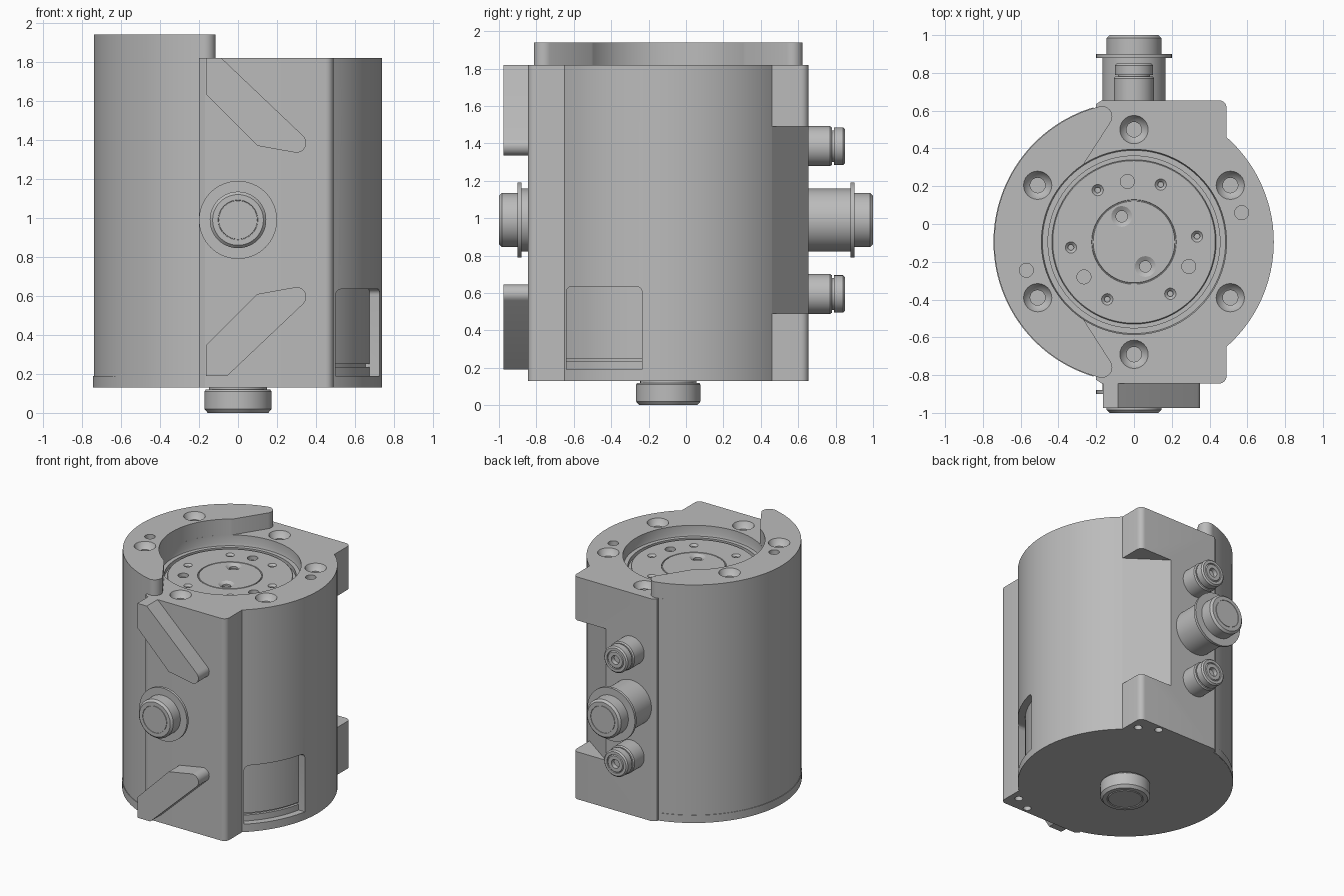
import bpy, bmesh, math
from mathutils import Vector

old = bpy.data.objects.get("Cube")
if old:
    bpy.data.objects.remove(old)

metal = bpy.data.materials.new("light grey metal")
metal.use_nodes = True
grey = (0.5, 0.5, 0.5, 1)
metal.diffuse_color = grey
metal.node_tree.nodes["Principled BSDF"].inputs["Base Color"].default_value = grey

CY = -0.095          # y of the main axis
R = 0.74             # body radius
MID = 0.99           # height of the side connectors


def finish(name, bm):
    bmesh.ops.recalc_face_normals(bm, faces=bm.faces)
    mesh = bpy.data.meshes.new(name)
    bm.to_mesh(mesh)
    bm.free()
    mesh.materials.append(metal)
    ob = bpy.data.objects.new(name, mesh)
    bpy.context.collection.objects.link(ob)
    return ob


def prism(name, pts, axis, lo, hi):
    """Extrude a 2D outline along x, y or z."""
    place = {"x": lambda a, b, h: (h, a, b), "y": lambda a, b, h: (a, h, b),
             "z": lambda a, b, h: (a, b, h)}[axis]
    bm = bmesh.new()
    bottom, top = ([bm.verts.new(place(a, b, h)) for a, b in pts] for h in (lo, hi))
    bm.faces.new(bottom)
    bm.faces.new(top)
    for i in range(len(pts)):
        bm.faces.new((bottom[i - 1], bottom[i], top[i], top[i - 1]))
    return finish(name, bm)


def add_lathe(bm, profile, loc=(0, 0, 0), axis=(0, 0, 1), segs=64):
    """Revolve (radius, height) pairs about an axis, closed with end caps."""
    turn = Vector((0, 0, 1)).rotation_difference(Vector(axis))
    rings = []
    for r, h in profile:
        angles = [math.tau * i / segs for i in range(segs)]
        rings.append([bm.verts.new(Vector(loc) + turn @ Vector((r * math.cos(t), r * math.sin(t), h)))
                      for t in angles])
    bm.faces.new(rings[0])
    bm.faces.new(rings[-1])
    for a, b in zip(rings, rings[1:]):
        for i in range(segs):
            bm.faces.new((a[i - 1], a[i], b[i], b[i - 1]))


def lathe(name, profile, loc=(0, 0, 0), axis=(0, 0, 1), segs=64):
    bm = bmesh.new()
    add_lathe(bm, profile, loc, axis, segs)
    return finish(name, bm)


def holes(spots, top, steps):
    """One cutter of stepped round holes; steps are (radius, depth) pairs."""
    bm = bmesh.new()
    for x, y in spots:
        add_lathe(bm, [(steps[0][0], 0.05)] + [(r, -d) for r, d in steps], (x, y, top), segs=24)
    return finish("hole_cutter", bm)


def cut(target, cutter):
    mod = target.modifiers.new("cut", "BOOLEAN")
    mod.operation, mod.solver, mod.object = "DIFFERENCE", "EXACT", cutter
    with bpy.context.temp_override(object=target, active_object=target):
        bpy.ops.object.modifier_apply(modifier=mod.name)
    bpy.data.objects.remove(cutter)


def arc(cx, cy, r, a0, a1, n):
    return [(cx + r * math.cos(math.radians(a0 + (a1 - a0) * i / n)),
             cy + r * math.sin(math.radians(a0 + (a1 - a0) * i / n))) for i in range(n + 1)]


def flip(pts, centre):
    return [(a, 2 * centre - b) for a, b in reversed(pts)]


# Body: round barrel with a flat lug towards the front and the back
a_right = math.degrees(math.acos(0.49 / R))
a_left = math.degrees(math.acos(-0.2 / R))
lug = arc(0.45, 0.615, 0.04, 0, 90, 6) + [(-0.17, 0.655), (-0.2, 0.635)]
outline = (arc(0, CY, R, -a_right, a_right, 40) + lug
           + arc(0, CY, R, a_left, 360 - a_left, 64) + flip(lug, CY))
body = prism("body", outline, "z", 0.13, 1.82)

# Slanted relief across the back lug
cut(body, prism("relief_cutter", [(0.49, 0.46), (0.215, 0.655), (0.215, 0.8), (0.7, 0.8), (0.7, 0.46)],
                "z", 0.49, 1.49))

# Curved window pocket with a fine groove near its sill
window = prism("window_cutter", [(-0.64, 0.19), (-0.235, 0.19)]
               + arc(-0.265, 0.605, 0.03, 0, 90, 5) + arc(-0.61, 0.605, 0.03, 90, 180, 5), "x", 0.3, 0.9)
cut(window, lathe("core_cutter", [(0.69, 0), (0.69, 0.235), (0.67, 0.235), (0.67, 0.25),
                                  (0.69, 0.25), (0.69, 1)], (0, CY, 0), segs=128))
cut(body, window)

# Stepped bore in the top, bolt holes and dowel holes
cut(body, lathe("bore_cutter", [(0.49, 2), (0.49, 1.76), (0.485, 1.74), (0.455, 1.74), (0.455, 1.71)],
                (0, CY, 0), segs=96))
bolt = [(0.075, 0), (0.06, 0.03), (0.04, 0.045), (0.04, 0.1)]
cut(body, holes([(0, 0.5), (0.51, 0.205), (0.51, -0.39), (0, -0.69)], 1.82, bolt))
cut(body, holes([(0.57, 0.06)], 1.82, [(0.037, 0), (0.037, 0.06)]))
feet = [(0.42, 0.545), (0.29, 0.61)]
cut(body, holes(feet + flip(feet, CY), 0.18, [(0.028, 0), (0.028, 0.1)]))

# Raised crescent on the top
tip = arc(-0.17, 0.569, 0.055, -34, 104, 12)
crescent = prism("raised_crescent", tip + arc(0, CY, R, 105, 255, 64) + flip(tip, CY)
                 + arc(0, CY, 0.49, 237, 123, 48), "z", 1.82, 1.94)
cut(crescent, holes([(-0.51, 0.205), (-0.51, -0.39)], 1.94, bolt))
cut(crescent, holes([(-0.57, -0.245)], 1.94, [(0.037, 0), (0.037, 0.06)]))

# Rotary disc in the bore
disc = lathe("rotary_disc", [(0.435, 1.7), (0.435, 1.735), (0.43, 1.74), (0.224, 1.74),
                             (0.222, 1.734), (0.218, 1.734), (0.216, 1.74)], (0, CY, 0), segs=96)
ring = [(0.335 * math.cos(math.radians(5 + a)), CY + 0.335 * math.sin(math.radians(5 + a)))
        for a in (0, 60, 120, 180, 240, 300)]
cut(disc, holes(ring, 1.74, [(0.03, 0), (0.015, 0.015), (0.015, 0.03)]))
cut(disc, holes([(-0.035, 0.225), (0.29, -0.225), (-0.265, -0.28)], 1.74, [(0.037, 0), (0.037, 0.03)]))
cut(disc, holes([(-0.065, 0.04), (0.06, -0.225)], 1.74, [(0.055, 0), (0.03, 0.015), (0.03, 0.03)]))

# Base rim
rim_outline = arc(0, CY, R + 0.004, a_left + 1, 359 - a_left, 64)
prism("base_rim", rim_outline, "z", 0.131, 0.19)

# Main connectors on the front and back: barrel, thin flange, bevelled cap
for name, side, face in (("front_connector", -1, 0.84), ("back_connector", 1, 0.64)):
    lathe(name, [(0.168, face), (0.168, 0.88), (0.2, 0.88), (0.2, 0.9), (0.145, 0.9), (0.145, 0.985),
                 (0.13, 1.0), (0.102, 1.0), (0.101, 0.997), (0.099, 0.997), (0.098, 1.0)],
          (0, 0, MID), (0, side, 0))

# Small connectors on the back, with a neck and a central socket
for name, z in (("upper_port", MID + 0.395), ("lower_port", MID - 0.395)):
    lathe(name, [(0.107, 0.6), (0.107, 0.77), (0.1, 0.78), (0.085, 0.78), (0.085, 0.79), (0.1, 0.79),
                 (0.1, 0.84), (0.09, 0.85), (0.07, 0.85), (0.067, 0.843), (0.06, 0.85),
                 (0.033, 0.85), (0.03, 0.82)], (0, 0, z), (0, 1, 0), 48)

# Bottom knob
lathe("bottom_knob", [(0.15, 0.14), (0.15, 0.12), (0.165, 0.12), (0.172, 0.11), (0.172, 0.02), (0.155, 0),
                      (0.125, 0), (0.12, 0.006), (0.115, 0)], (0, CY, 0))

# Slanted guide bars on the front, mirrored in height
lower = ([(-0.165, 0.19), (-0.055, 0.19)] + arc(0.3, 0.595, 0.05, -45, 100, 10)
         + [(0.1, 0.61), (-0.165, 0.345)])
upper = flip(lower, MID)
upper = [(x - (0.03 if z > 1.75 and x > -0.1 else 0), 1.82 if z > 1.75 else z) for x, z in upper]
for name, pts in (("lower_guide_bar", lower), ("upper_guide_bar", upper)):
    prism(name, pts, "y", -0.975, -0.83)

# Smooth rounds, crisp edges
for ob in bpy.context.scene.objects:
    ob.select_set(ob.type == "MESH")
bpy.context.view_layer.objects.active = body
bpy.ops.object.shade_smooth_by_angle(angle=math.radians(30))
